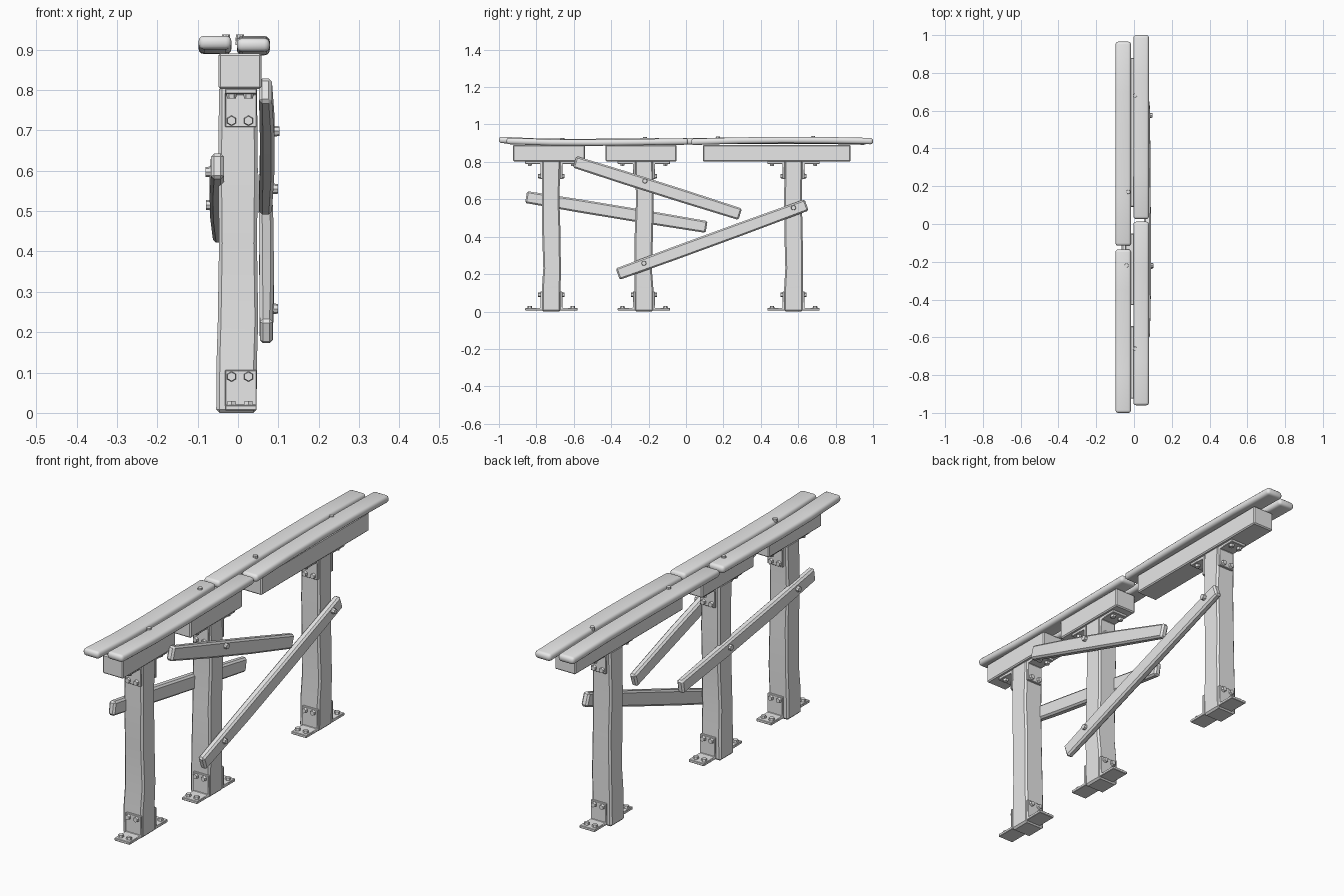
import bpy, bmesh
from mathutils import Vector, Matrix

cube = bpy.data.objects.get("Cube")
if cube:
    bpy.data.objects.remove(cube, do_unlink=True)

grey = bpy.data.materials.new("plain_grey")
grey.use_nodes = True
grey.diffuse_color = (0.8, 0.8, 0.8, 1)
grey.node_tree.nodes["Principled BSDF"].inputs["Base Color"].default_value = (0.8, 0.8, 0.8, 1)


def finish(name, bm, bevel=0.0, segments=1):
    """Bevel the hard edges, then turn the mesh into a smooth-by-angle object."""
    bmesh.ops.recalc_face_normals(bm, faces=bm.faces[:])
    if bevel:
        hard = [e for e in bm.edges if e.calc_face_angle(0) > 0.8]
        bmesh.ops.bevel(bm, geom=hard, offset=bevel, segments=segments,
                        profile=0.5, affect='EDGES', clamp_overlap=True)
    mesh = bpy.data.meshes.new(name)
    bm.to_mesh(mesh)
    bm.free()
    mesh.materials.append(grey)
    obj = bpy.data.objects.new(name, mesh)
    bpy.context.collection.objects.link(obj)
    bpy.ops.object.select_all(action='DESELECT')
    obj.select_set(True)
    bpy.context.view_layer.objects.active = obj
    bpy.ops.object.shade_smooth_by_angle(angle=0.6)
    return obj


def timber(name, stations, bevel, segments=1):
    """Four-sided timber through stations (centre, width in x, depth across)."""
    bm = bmesh.new()
    side = Vector((1, 0, 0))
    run = Vector(stations[-1][0]) - Vector(stations[0][0])
    up = side.cross(run).normalized()
    rings = []
    for centre, w, d in stations:
        rings.append([bm.verts.new(Vector(centre) + side * (w / 2 * i) + up * (d / 2 * j))
                      for i, j in ((-1, -1), (1, -1), (1, 1), (-1, 1))])
    for a, b in zip(rings, rings[1:]):
        for k in range(4):
            n = (k + 1) % 4
            bm.faces.new((a[k], a[n], b[n], b[k]))
    bm.faces.new(rings[0])
    bm.faces.new(rings[-1])
    return finish(name, bm, bevel, segments)


def bolt(name, place, direction, radius=0.013, height=0.012, sides=6):
    bm = bmesh.new()
    turn = Vector((0, 0, 1)).rotation_difference(Vector(direction)).to_matrix().to_4x4()
    bmesh.ops.create_cone(bm, cap_ends=True, segments=sides, radius1=radius,
                          radius2=radius * 0.85, depth=height,
                          matrix=Matrix.Translation(place) @ turn)
    finish(name, bm)


def bracket(name, post_y, s, z, v, leg):
    """L-shaped plate: s is the side of the post in y, v is +1 at the foot, -1 at the top."""
    t = 0.013
    profile = [(0.046, 0), (0.14, 0), (0.14, t), (0.046 + t, t), (0.046 + t, leg), (0.046, leg)]
    bm = bmesh.new()
    face = bm.faces.new([bm.verts.new((-0.032, post_y + s * y, z + v * h)) for y, h in profile])
    new = bmesh.ops.extrude_face_region(bm, geom=[face])["geom"]
    bmesh.ops.translate(bm, vec=(0.078, 0, 0),
                        verts=[g for g in new if isinstance(g, bmesh.types.BMVert)])
    finish(name, bm, 0.002)
    for x in (-0.016, 0.026):
        bolt(name + "_side_bolt", (x, post_y + s * 0.064, z + v * (leg - 0.016)), (0, s, 0))
        bolt(name + "_plate_bolt", (x, post_y + s * 0.115, z + v * 0.018), (0, 0, v))


# Posts with slightly uneven sides, and their brackets
posts = (("front", -0.72, 0.004), ("middle", -0.225, -0.005), ("back", 0.575, 0.003))
for label, y, sway in posts:
    timber(label + "_post", [
        ((-0.004, y, 0.0), 0.1, 0.1),
        ((-0.003, y, 0.13), 0.1, 0.1),
        ((0, y + sway, 0.23), 0.1, 0.094),
        ((0, y, 0.42), 0.094, 0.098),
        ((0, y - sway, 0.6), 0.098, 0.094),
        ((0, y, 0.81), 0.094, 0.098)], 0.008)
    for s in (-1, 1):
        bracket(label + "_foot_bracket", y, s, 0.006, 1, 0.1)
        bracket(label + "_top_bracket", y, s, 0.803, -1, 0.095)

# Beams under the planks
for label, y0, y1 in (("front", -0.925, -0.54), ("middle", -0.43, -0.05), ("back", 0.09, 0.88)):
    timber(label + "_beam", [((0.005, y0, 0.847), 0.106, 0.088),
                             ((0.005, y1, 0.847), 0.106, 0.088)], 0.005)


# Top planks, rounded and gently bowed
def plank(name, x, y0, y1, heights):
    last = len(heights) - 1
    timber(name, [((x, y0 + (y1 - y0) * i / last, z), 0.082, 0.034)
                  for i, z in enumerate(heights)], 0.014, 3)


plank("right_front_plank", -0.057, -1.0, -0.135, (0.918, 0.908, 0.906, 0.908, 0.911))
plank("right_back_plank", -0.057, -0.115, 0.965, (0.908, 0.912, 0.914, 0.914, 0.908))
plank("left_front_plank", 0.038, -0.96, 0.012, (0.912, 0.904, 0.903, 0.906, 0.909))
plank("left_back_plank", 0.038, 0.026, 1.0, (0.907, 0.914, 0.917, 0.916, 0.911))
for x, y, z in ((0.005, 0.68, 0.93), (-0.03, 0.17, 0.929), (-0.04, -0.22, 0.926), (0.005, -0.66, 0.92)):
    bolt("plank_bolt", (x, y, z), (0, 0, 1), 0.012, 0.016, 10)


# Diagonal braces bolted to the sides of the posts
def brace(name, start, end, bow, bolts, s):
    a, b = Vector(start), Vector(end)
    out = Vector((s * bow, 0, 0))
    timber(name, [(a, 0.032, 0.064), (a.lerp(b, 0.3) + out, 0.036, 0.07),
                  (a.lerp(b, 0.65) + out, 0.036, 0.07), (b, 0.032, 0.064)], 0.008)
    for x, y, z in bolts:
        bolt(name + "_bolt", (x, y, z), (s, 0, 0), 0.014, 0.018, 8)


brace("upper_brace", (0.068, -0.595, 0.8), (0.068, 0.29, 0.52), 0.004,
      [(0.094, -0.22, 0.698)], 1)
brace("lower_brace", (0.07, -0.365, 0.2), (0.067, 0.645, 0.57), 0.002,
      [(0.09, -0.225, 0.258), (0.09, 0.575, 0.555)], 1)
brace("right_brace", (-0.051, -0.855, 0.612), (-0.046, 0.11, 0.452), 0.003,
      [(-0.072, -0.72, 0.597), (-0.07, -0.225, 0.515)], -1)
